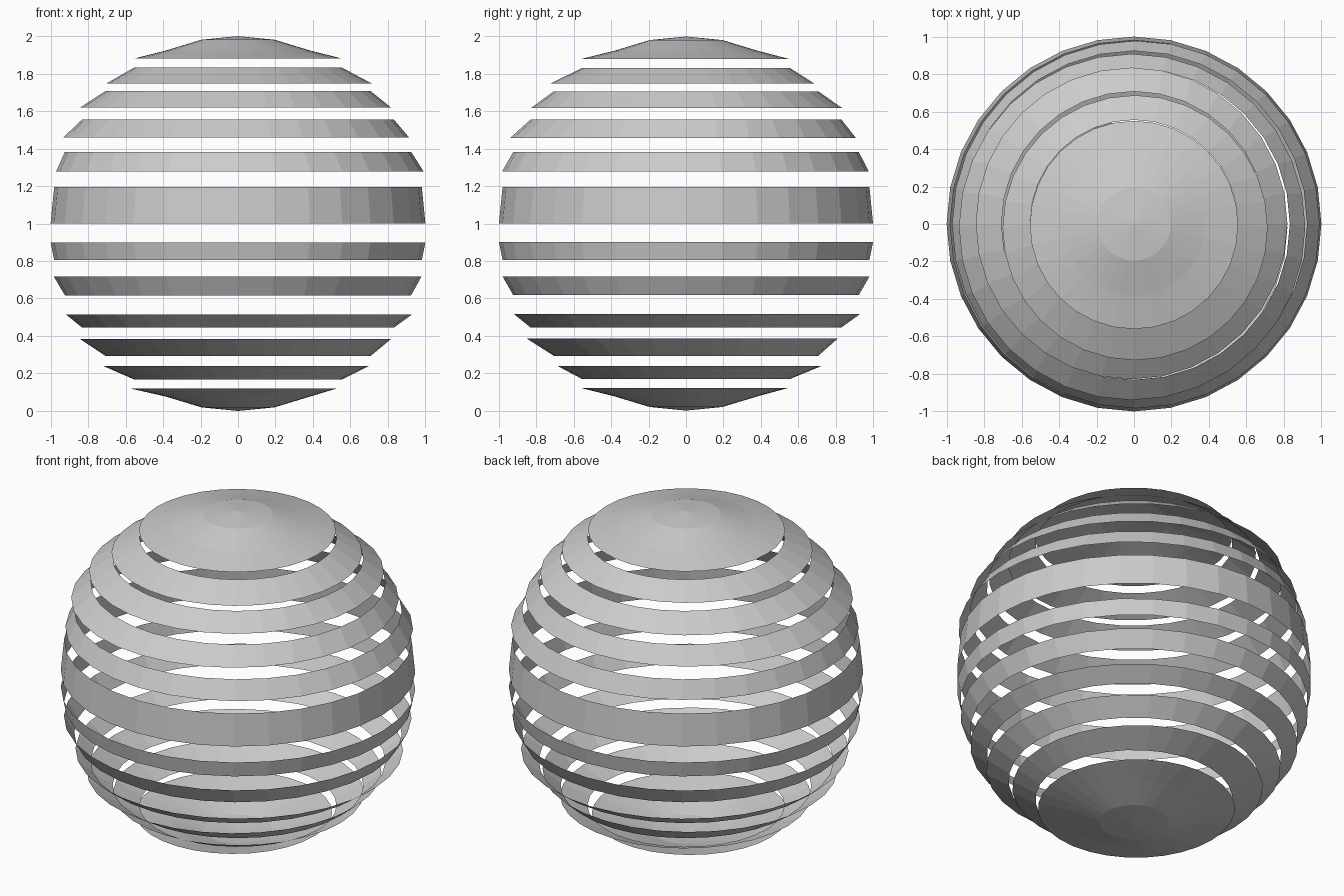
import bpy, bmesh
from math import sin, cos, pi

SEGMENTS, RINGS = 32, 16

if "Cube" in bpy.data.objects:
    bpy.data.objects.remove(bpy.data.objects["Cube"])

grey = bpy.data.materials.new("light grey")
grey.use_nodes = True
grey.diffuse_color = (0.6, 0.6, 0.6, 1)
grey.node_tree.nodes["Principled BSDF"].inputs["Base Color"].default_value = (0.6, 0.6, 0.6, 1)


def latitude(i):
    """Radius, height and centre offset of ring i, counted from the top pole."""
    a = pi * i / RINGS
    return [sin(a), 1 + cos(a), 0, 0]


def build(name, rings):
    """Skin a stack of rings, top to bottom; a zero radius becomes a pole."""
    bm = bmesh.new()
    loops = []
    for r, z, dx, dy in rings:
        count = SEGMENTS if r > 0.001 else 1
        loops.append([bm.verts.new((r * cos(2 * pi * k / SEGMENTS) + dx,
                                    r * sin(2 * pi * k / SEGMENTS) + dy, z))
                      for k in range(count)])
    for upper, lower in zip(loops, loops[1:]):
        for k in range(SEGMENTS):
            n = k + 1
            corners = [upper[k % len(upper)], lower[k % len(lower)],
                       lower[n % len(lower)], upper[n % len(upper)]]
            bm.faces.new(list(dict.fromkeys(corners)))
    mesh = bpy.data.meshes.new(name)
    bm.to_mesh(mesh)
    bm.free()
    mesh.materials.append(grey)
    bpy.context.collection.objects.link(bpy.data.objects.new(name, mesh))


def strip(name, first, last, free, z, dx, dy):
    """Slice of the ball whose free edge (0 top, -1 bottom) is pulled in."""
    rings = [latitude(i) for i in range(first, last + 1)]
    rings[free][1:] = [z, dx, dy]
    build(name, rings)


# Upper half: the lower edge of each piece is raised
strip("top_cap", 0, 3, -1, 1.88, 0, -0.005)
upper = [(1.748, 0.006, -0.02), (1.618, -0.013, 0.003), (1.458, -0.01, -0.016),
         (1.277, 0.01, -0.003), (1.0, 0, 0)]
for n, edge in enumerate(upper):
    # The widest band reaches the equator
    strip(f"upper_band_{n + 1}", n + 3, n + 4, -1, *edge)

# Lower half: the upper edge of each piece is lowered
lower = [(0.9, 0, 0), (0.717, -0.002, 0), (0.515, 0.005, 0.005),
         (0.385, -0.013, -0.02), (0.239, -0.01, 0.019)]
for n, edge in enumerate(lower):
    strip(f"lower_band_{n + 1}", n + 8, n + 9, 0, *edge)
strip("bottom_cap", 13, 16, 0, 0.121, -0.024, -0.008)
